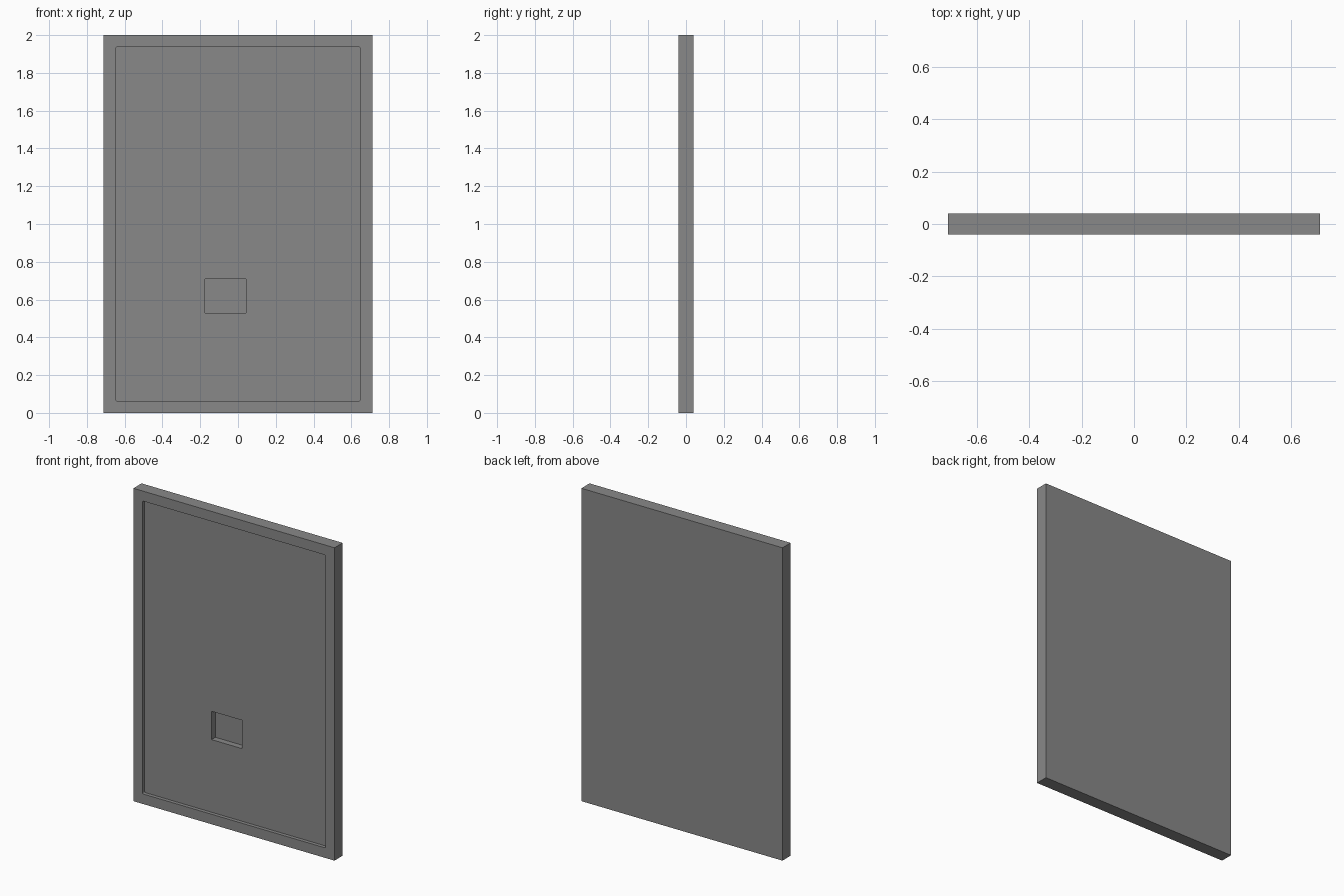
import bpy
import bmesh
from math import sin, cos, pi

cube = bpy.data.objects.get("Cube")
if cube:
    bpy.data.objects.remove(cube, do_unlink=True)

# One plain grey
GREY = (0.25, 0.25, 0.25, 1)
grey = bpy.data.materials.new("grey")
grey.diffuse_color = GREY
grey.use_nodes = True
grey.node_tree.nodes["Principled BSDF"].inputs["Base Color"].default_value = GREY

HALF_W, HEIGHT, HALF_T = 0.711, 2.0, 0.041
MARGIN, RADIUS = 0.064, 0.006
FRONT = -HALF_T
PANEL = FRONT + 0.023
POCKET = PANEL + 0.039


def rectangle(bm, x0, x1, z0, z1, y, radius=0.0, steps=3):
    """Loop of vertices around an upright rectangle, optionally rounded."""
    corners = [(x1, z1, -1, -1), (x0, z1, 1, -1), (x0, z0, 1, 1), (x1, z0, -1, 1)]
    loop = []
    for i, (x, z, sx, sz) in enumerate(corners):
        cx, cz = x + sx * radius, z + sz * radius
        for k in range(steps + 1 if radius else 1):
            a = (i + k / steps) * pi / 2
            loop.append(bm.verts.new((cx + radius * cos(a), y, cz + radius * sin(a))))
    return loop


def walls(bm, a, b):
    for i in range(len(a)):
        j = (i + 1) % len(a)
        bm.faces.new((a[i], a[j], b[j], b[i]))


def ring(bm, outer, inner):
    """Flat face between two loops lying in the same plane."""
    edges = []
    for loop in (outer, inner):
        for i in range(len(loop)):
            pair = (loop[i], loop[(i + 1) % len(loop)])
            edges.append(bm.edges.get(pair) or bm.edges.new(pair))
    bmesh.ops.triangle_fill(bm, edges=edges, use_beauty=True)


bm = bmesh.new()

# Slab: back and outer sides
back = rectangle(bm, -HALF_W, HALF_W, 0, HEIGHT, HALF_T)
rim = rectangle(bm, -HALF_W, HALF_W, 0, HEIGHT, FRONT)
bm.faces.new(back)
walls(bm, back, rim)

# Shallow recess inside the border
inner = (-HALF_W + MARGIN, HALF_W - MARGIN, MARGIN, HEIGHT - MARGIN)
lip = rectangle(bm, *inner, FRONT, RADIUS)
floor = rectangle(bm, *inner, PANEL, RADIUS)
ring(bm, rim, lip)
walls(bm, lip, floor)

# Small pocket cut into the recessed panel
hole = (-0.174, 0.042, 0.528, 0.709)
mouth = rectangle(bm, *hole, PANEL)
bottom = rectangle(bm, *hole, POCKET)
ring(bm, floor, mouth)
walls(bm, mouth, bottom)
bm.faces.new(bottom)

# Merge the triangles of each flat face and face everything outward
bmesh.ops.recalc_face_normals(bm, faces=bm.faces)

mesh = bpy.data.meshes.new("recessed_panel")
bm.to_mesh(mesh)
bm.free()
mesh.materials.append(grey)
bpy.context.collection.objects.link(bpy.data.objects.new("recessed_panel", mesh))
